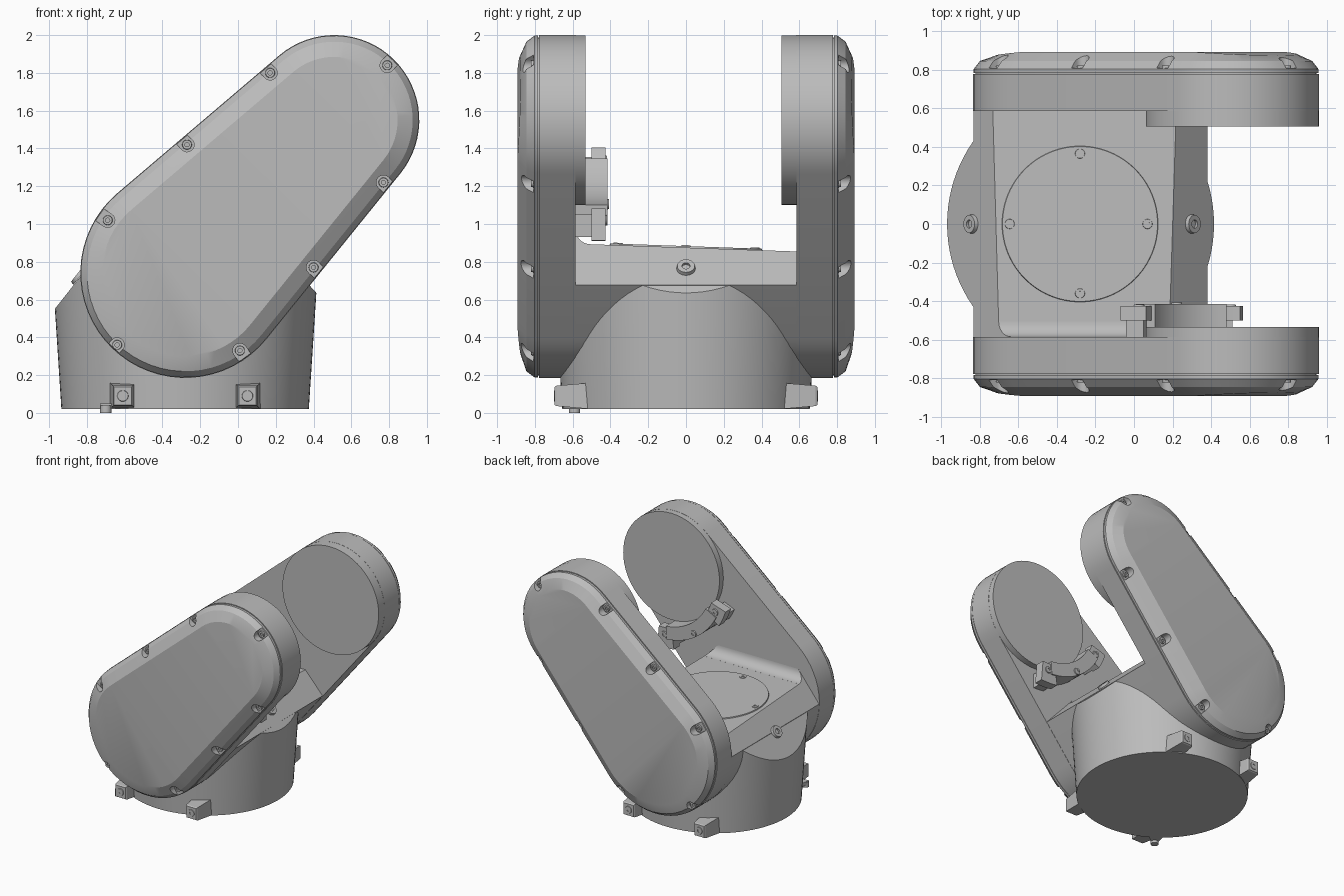
import bpy, bmesh, math
from mathutils import Vector, Matrix

old = bpy.data.objects.get("Cube")
if old:
    bpy.data.objects.remove(old, do_unlink=True)

grey = bpy.data.materials.new("machine_grey")
grey.use_nodes = True
grey.diffuse_color = (0.5, 0.5, 0.5, 1)
grey.node_tree.nodes["Principled BSDF"].inputs["Base Color"].default_value = (0.5, 0.5, 0.5, 1)

LOW, LOW_R = Vector((-0.28, 0.74)), 0.555
TOP, TOP_R = Vector((0.51, 1.55)), 0.45
AXIS = TOP - LOW
ANGLE = math.atan2(AXIS.y, AXIS.x)
PHI = math.acos((LOW_R - TOP_R) / AXIS.length)
N = 32


def finish(bm, name, smooth=True):
    bmesh.ops.recalc_face_normals(bm, faces=bm.faces[:])
    mesh = bpy.data.meshes.new(name)
    bm.to_mesh(mesh)
    bm.free()
    mesh.materials.append(grey)
    ob = bpy.data.objects.new(name, mesh)
    bpy.context.scene.collection.objects.link(ob)
    if smooth:
        bpy.ops.object.select_all(action='DESELECT')
        ob.select_set(True)
        bpy.context.view_layer.objects.active = ob
        bpy.ops.object.shade_smooth_by_angle(angle=math.radians(25))
    return ob


def arc(c, r, a0, a1, n):
    return [Vector((c[0] + r * math.cos(a0 + (a1 - a0) * i / n),
                    c[1] + r * math.sin(a0 + (a1 - a0) * i / n))) for i in range(n + 1)]


def capsule(inset):
    # tapered capsule outline: top arc followed by low arc
    return (arc(TOP, TOP_R - inset, ANGLE - PHI, ANGLE + PHI, N)
            + arc(LOW, LOW_R - inset, ANGLE + PHI, ANGLE + 2 * math.pi - PHI, N))


def loft(bm, rings, caps=None):
    vs = [[bm.verts.new(p) for p in ring] for ring in rings]
    n = len(vs[0])
    for a, b in zip(vs, vs[1:]):
        for i in range(n):
            j = (i + 1) % n
            bm.faces.new((a[i], a[j], b[j], b[i]))
    bm.faces.new(vs[0])
    for idx in caps or [range(n)]:
        bm.faces.new([vs[-1][i] for i in idx])


def at_y(outline, y):
    return [(p.x, y, p.y) for p in outline]


def prism(name, outline, y0, y1):
    bm = bmesh.new()
    loft(bm, [at_y(outline, y0), at_y(outline, y1)])
    return finish(bm, name)


def clip(bm, planes, drop=0.0):
    for co, no in planes:
        no = Vector(no).normalized()
        bmesh.ops.bisect_plane(bm, geom=bm.verts[:] + bm.edges[:] + bm.faces[:],
                               plane_co=Vector(co) - no * drop, plane_no=no, clear_outer=True)
        bmesh.ops.holes_fill(bm, edges=[e for e in bm.edges if e.is_boundary])


def bolt(name, pos, normal, r, h):
    # round head with a hexagonal socket
    bm = bmesh.new()
    bmesh.ops.create_cone(bm, cap_ends=True, segments=24, radius1=r, radius2=r * 0.93, depth=h)
    bmesh.ops.translate(bm, verts=bm.verts, vec=(0, 0, h / 2))
    top = max(bm.faces, key=lambda f: f.calc_center_median().z)
    bmesh.ops.inset_region(bm, faces=[top], thickness=r * 0.5)
    low = bmesh.ops.extrude_discrete_faces(bm, faces=[top])["faces"][0]
    bmesh.ops.translate(bm, verts=low.verts, vec=(0, 0, -h * 0.7))
    rot = Vector((0, 0, 1)).rotation_difference(Vector(normal)).to_matrix().to_4x4()
    bm.transform(Matrix.Translation(pos) @ rot)
    return finish(bm, name)


# Saddle: swept capsule cut by the sloping floor and two shoulders
TILT = Vector((0, 0.035, 1)).normalized()
RIGHT_N = Vector((0.74, 0, 0.67)).normalized()
LEFT_N = Vector((-0.785, 0, 0.62)).normalized()
PLANES = [((0, 0, 0.875), TILT), ((0.3, 0, 0.765), RIGHT_N), ((-0.84, 0, 0.718), LEFT_N)]
bm = bmesh.new()
loft(bm, [at_y(capsule(0.002), -0.6), at_y(capsule(0.002), 0.6)])
clip(bm, PLANES)
finish(bm, "saddle")

# Round base, flaring slightly upwards
bm = bmesh.new()
bmesh.ops.create_cone(bm, cap_ends=True, segments=96, radius1=0.655, radius2=0.712, depth=0.88)
bmesh.ops.translate(bm, verts=bm.verts, vec=(-0.28, 0, 0.46))
clip(bm, PLANES, 0.002)
finish(bm, "base")

# Floor fillet against the front arm
bm = bmesh.new()
cove = [Vector((-0.6, 0.85)), Vector((-0.6, 0.97))] + arc((-0.505, 0.973), 0.08, math.pi, 1.5 * math.pi, 8)
cove.append(Vector((-0.505, 0.85)))
loft(bm, [[(x, p.x, p.y) for p in cove] for x in (-0.8, 0.36)])
clip(bm, PLANES[1:])
finish(bm, "floor_fillet")

# Round floor panel with its bolts
bm = bmesh.new()
bmesh.ops.create_cone(bm, cap_ends=True, segments=96, radius1=0.407, radius2=0.402, depth=0.016)
rot = Vector((0, 0, 1)).rotation_difference(TILT).to_matrix().to_4x4()
bm.transform(Matrix.Translation((-0.28, 0, 0.875)) @ rot)
finish(bm, "floor_panel")
for dx, dy in ((0.35, 0), (-0.365, 0), (0, 0.365), (0, -0.36)):
    bolt("panel_bolt", (dx - 0.28, dy, 0.88 - 0.035 * dy), TILT, 0.026, 0.008)

# Shoulder plugs
for pos, no in (PLANES[1], PLANES[2]):
    bolt("shoulder_plug", pos, no, 0.05, 0.02)

# Arms with covers, bosses and cover bolts
BOLTS = [(-0.69, 1.02), (-0.27, 1.42), (0.17, 1.8), (0.79, 1.84),
         (0.77, 1.22), (0.4, 0.77), (0.01, 0.33), (-0.64, 0.36)]
U = AXIS.normalized()


def plateau(s):
    # flat middle, ends falling away gently
    pts = capsule(0.115)
    t_top, t_low = pts[0].dot(U), pts[-1].dot(U)
    out = []
    for p in pts:
        over = max(p.dot(U) - t_top, t_low - p.dot(U), 0)
        out.append((p.x, s * (0.893 - 0.06 * over), p.y))
    return out


def outward(p):
    # direction from the capsule's spine to a point
    k = min(max((p - LOW).dot(U) / AXIS.length, 0), 1)
    return (p - LOW - AXIS * k).normalized()


for s, side, boss_y in ((-1, "front", 0.533), (1, "back", 0.505)):
    prism(side + "_arm", capsule(0), s * 0.585, s * 0.778)
    prism(side + "_arm_boss", arc(TOP, TOP_R - 0.001, 0, 2 * math.pi * 63 / 64, 63), s * boss_y, s * 0.7)
    prism(side + "_arm_seam", capsule(0.012), s * 0.77, s * 0.79)

    bm = bmesh.new()
    rings = [at_y(capsule(0.003), s * 0.784), at_y(capsule(0.003), s * 0.803),
             at_y(capsule(0.035), s * 0.845), plateau(s)]
    n = N + 1
    loft(bm, rings, [range(n), range(n, 2 * n), (0, N, n, 2 * n - 1)])
    cover = finish(bm, side + "_cover", False)

    # bolt pockets open to the rim
    bm = bmesh.new()
    for b in BOLTS:
        p = Vector(b)
        d = outward(p)
        a = math.atan2(d.y, d.x)
        slot = arc(p, 0.038, a + math.pi / 2, a + 1.5 * math.pi, 10)
        slot += [slot[-1] + d * 0.15, slot[0] + d * 0.15]
        loft(bm, [at_y(slot, s * 0.808), at_y(slot, s * 0.95)])
    cutter = finish(bm, "pocket_cutter", False)
    cutter.hide_render = True
    bpy.ops.object.select_all(action='DESELECT')
    cover.select_set(True)
    bpy.context.view_layer.objects.active = cover
    mod = cover.modifiers.new("pockets", 'BOOLEAN')
    mod.operation, mod.solver, mod.object = 'DIFFERENCE', 'EXACT', cutter
    bpy.ops.object.modifier_apply(modifier=mod.name)
    bpy.data.objects.remove(cutter, do_unlink=True)
    bpy.ops.object.shade_smooth_by_angle(angle=math.radians(20))
    for x, z in BOLTS:
        bolt(side + "_cover_bolt", (x, s * 0.806, z), (0, s, 0), 0.026, 0.015)

# Curved clamp under the front boss
def clamp_part(name, r0, r1, d0, d1, y0, y1):
    a0, a1 = math.radians(d0), math.radians(d1)
    prism(name, arc(TOP, r0, a0, a1, 16) + arc(TOP, r1, a1, a0, 16), y0, y1)


clamp_part("clamp_band", 0.45, 0.56, 207, 266, -0.6, -0.415)
clamp_part("clamp_end_upper", 0.47, 0.61, 198, 212, -0.5, -0.425)
clamp_part("clamp_end_lower", 0.47, 0.64, 261, 275, -0.5, -0.425)
clamp_part("clamp_foot_upper", 0.5, 0.6, 203, 212, -0.59, -0.49)
clamp_part("clamp_foot_lower", 0.5, 0.62, 261, 270, -0.59, -0.49)
for deg in (204, 237, 269):
    a = math.radians(deg)
    y = -0.415 if deg == 237 else -0.425
    bolt("clamp_bolt", (TOP.x + 0.53 * math.cos(a), y, TOP.y + 0.53 * math.sin(a)), (0, 1, 0), 0.028, 0.008)

# Mounting lugs around the base
for sx in (-1, 1):
    for sy in (-1, 1):
        x = -0.28 + sx * 0.33
        bm = bmesh.new()
        loft(bm, [[(x + i * w, sy * y, 0.09 + k * h) for i, k in ((-1, -1), (1, -1), (1, 1), (-1, 1))]
                  for y, w, h in ((0.5, 0.07, 0.07), (0.685, 0.052, 0.054), (0.695, 0.046, 0.048))])
        finish(bm, "mounting_lug", False)
        bolt("lug_bolt", (x, sy * 0.694, 0.09), (0, sy, 0), 0.03, 0.005)

# Locating foot under the base edge
bm = bmesh.new()
bmesh.ops.create_cone(bm, cap_ends=True, segments=24, radius1=0.03, radius2=0.03, depth=0.04)
bmesh.ops.translate(bm, verts=bm.verts, vec=(-0.7, -0.59, 0.02))
finish(bm, "locating_foot")
bm = bmesh.new()
loft(bm, [[(x, y, z) for x, y in ((-0.73, -0.6), (-0.67, -0.6), (-0.55, -0.5), (-0.7, -0.48))]
          for z in (0.02, 0.05)])
finish(bm, "foot_bracket", False)
